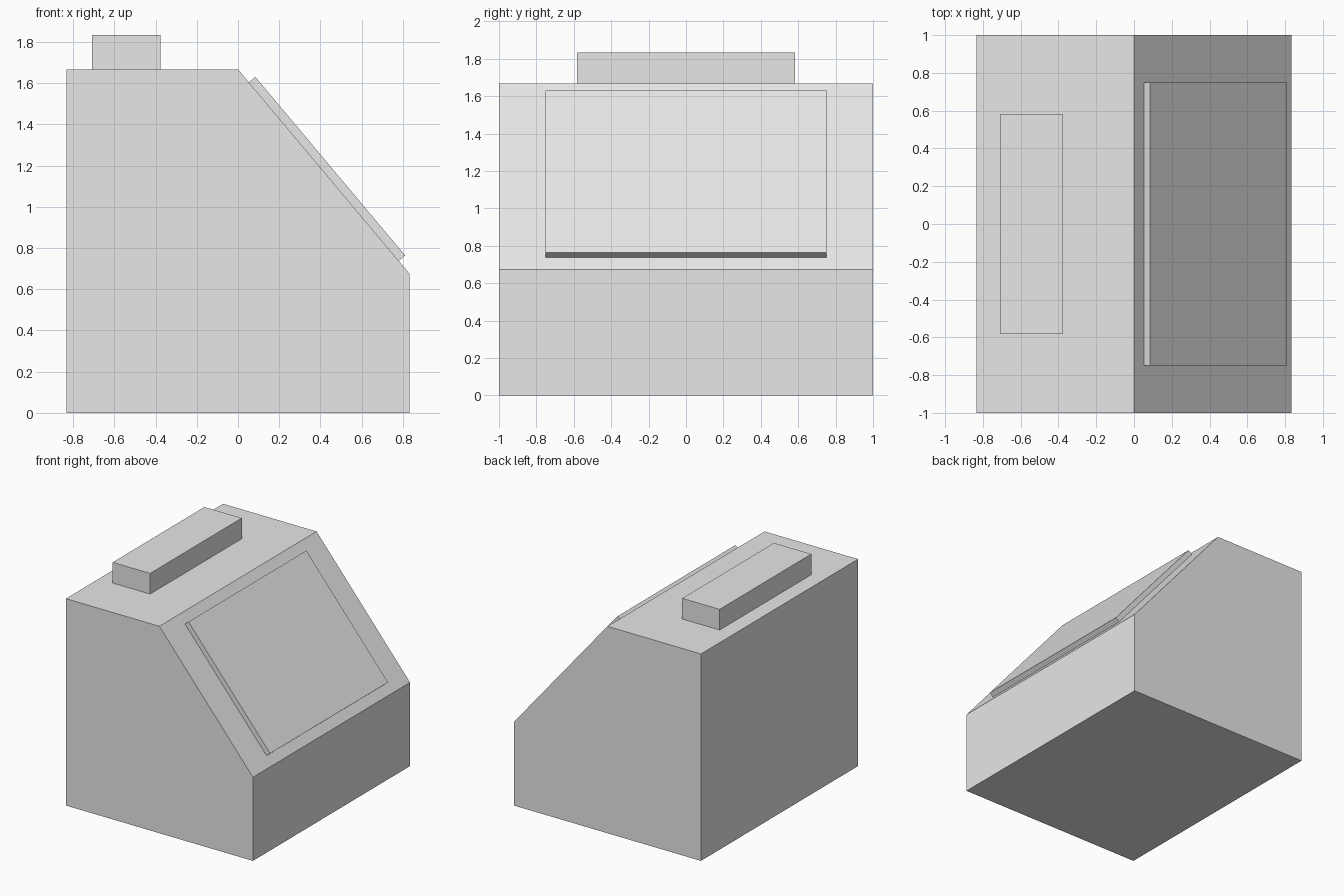
import bpy, bmesh, math

if "Cube" in bpy.data.objects:
    bpy.data.objects.remove(bpy.data.objects["Cube"])

grey = bpy.data.materials.new("light_grey")
grey.diffuse_color = (0.8, 0.8, 0.8, 1)
grey.use_nodes = True
grey.node_tree.nodes["Principled BSDF"].inputs["Base Color"].default_value = grey.diffuse_color


def extrude_profile(name, points, half_width):
    """Prism from an (x, z) profile, symmetric about y = 0."""
    bm = bmesh.new()
    face = bm.faces.new([bm.verts.new((x, -half_width, z)) for x, z in points])
    res = bmesh.ops.extrude_face_region(bm, geom=[face])
    verts = [g for g in res["geom"] if isinstance(g, bmesh.types.BMVert)]
    bmesh.ops.translate(bm, verts=verts, vec=(0, 2 * half_width, 0))
    bmesh.ops.recalc_face_normals(bm, faces=bm.faces)
    mesh = bpy.data.meshes.new(name)
    bm.to_mesh(mesh)
    bm.free()
    mesh.materials.append(grey)
    obj = bpy.data.objects.new(name, mesh)
    bpy.context.collection.objects.link(obj)
    return obj


W, H = 0.8333, 1.6667          # half depth and height of the body
A = math.radians(50)           # slope of the front panel
LOW = H - W * math.tan(A)


def on_slope(along, out):
    """Point measured along and away from the sloped face."""
    return (along * math.cos(A) + out * math.sin(A),
            H - along * math.sin(A) + out * math.cos(A))


# main cabinet with sloped face
extrude_profile("cabinet", [(-W, 0), (W, 0), (W, LOW), (0, H), (-W, H)], 1.0)

# raised panel on the slope, slightly sunk into the cabinet
extrude_profile("sloped_panel", [on_slope(0.082, -0.005), on_slope(1.213, -0.005),
                                 on_slope(1.213, 0.041), on_slope(0.082, 0.041)], 0.75)

# block on the top
extrude_profile("top_block", [(-0.708, H - 0.005), (-0.375, H - 0.005),
                              (-0.375, 1.8333), (-0.708, 1.8333)], 0.5833)
